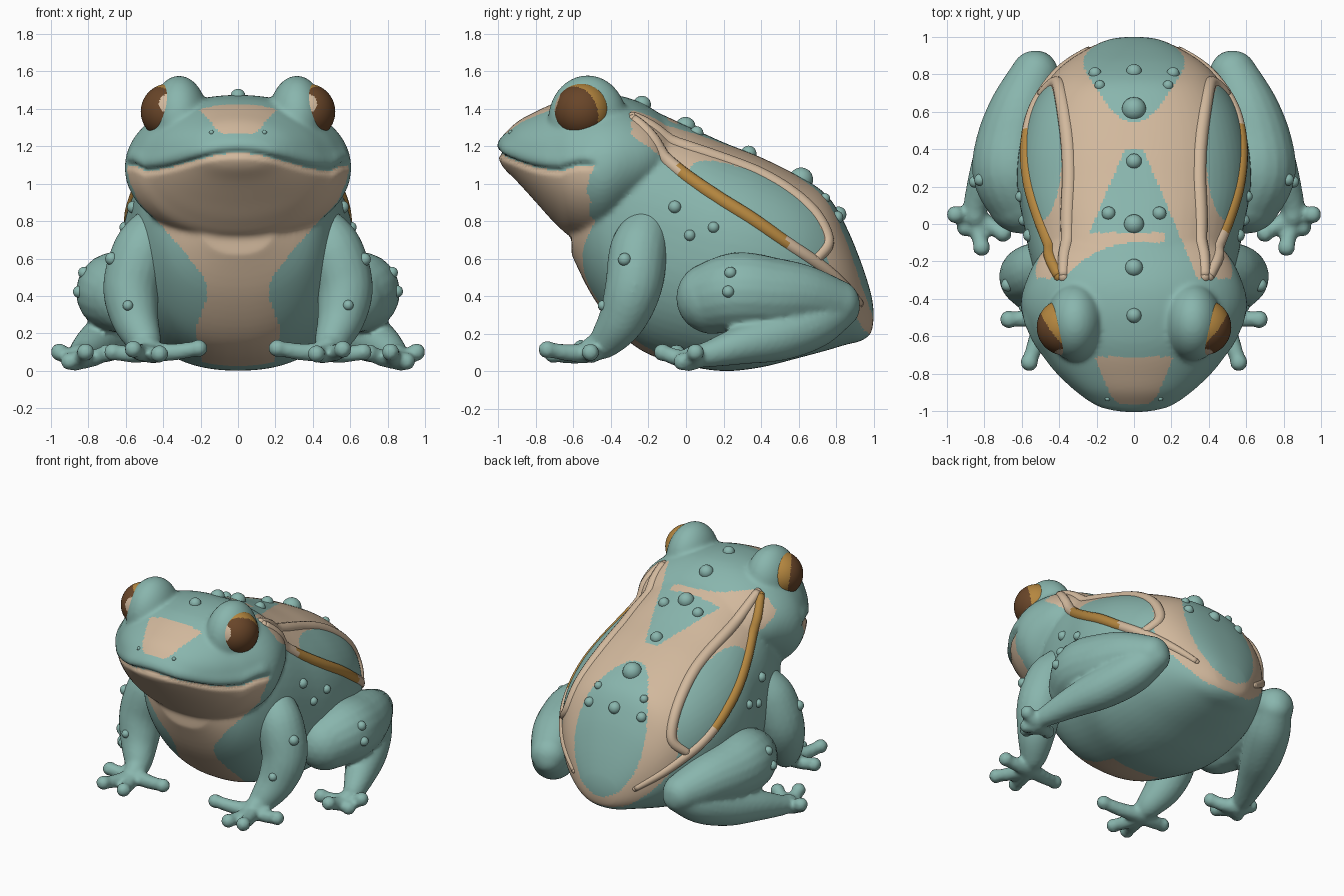
import bpy, bmesh, math
from mathutils import Vector, Matrix
from mathutils.bvhtree import BVHTree

if "Cube" in bpy.data.objects:
    bpy.data.objects.remove(bpy.data.objects["Cube"])


def mat(name, col):
    m = bpy.data.materials.new(name)
    m.diffuse_color = (*col, 1)
    m.use_nodes = True
    m.node_tree.nodes["Principled BSDF"].inputs["Base Color"].default_value = m.diffuse_color
    return m


TEAL = mat("teal skin", (0.25, 0.465, 0.42))
BEIGE = mat("beige skin", (0.64, 0.48, 0.335))
BROWN = mat("brown eye", (0.14, 0.06, 0.022))
GOLD = mat("golden stripe", (0.46, 0.24, 0.05))


def spline(pts, n=6):
    """Catmull-Rom through tuples of any length."""
    out = []
    P = [pts[0]] + list(pts) + [pts[-1]]
    for i in range(1, len(P) - 2):
        for k in range(n):
            t = k / n
            out.append(tuple(0.5 * (2 * b + (c - a) * t + (2 * a - 5 * b + 4 * c - d) * t * t
                                    + (3 * b - a - 3 * c + d) * t ** 3)
                             for a, b, c, d in zip(*P[i - 1:i + 3])))
    return out + [tuple(pts[-1])]


def skin(bm, rings):
    vr = [[bm.verts.new(p) for p in r] for r in rings]
    n = len(vr[0])
    for a, b in zip(vr, vr[1:]):
        for i in range(n):
            bm.faces.new((a[i], a[(i + 1) % n], b[(i + 1) % n], b[i]))
    bm.faces.new(vr[0])
    bm.faces.new(vr[-1])


def ball(bm, c, r, sub=3):
    r = r if isinstance(r, tuple) else (r, r, r)
    bmesh.ops.create_icosphere(bm, subdivisions=sub, radius=1,
                               matrix=Matrix.Translation(c) @ Matrix.Diagonal((*r, 1)))


def tube(bm, pts, n=6, sides=20):
    """Round tube along (x, y, z, radius) points with ball ends."""
    s = spline(pts, n)
    rings = []
    for i, p in enumerate(s):
        t = Vector(s[min(i + 1, len(s) - 1)][:3]) - Vector(s[max(i - 1, 0)][:3])
        t.normalize()
        u = t.cross(Vector((0.31, 0.1, 0.95)) if abs(t.z) < 0.8 else Vector((1, 0, 0))) \
            if len(rings) == 0 else (u - t * u.dot(t))
        u.normalize()
        v = t.cross(u)
        rings.append([Vector(p[:3]) + p[3] * (u * math.cos(a) + v * math.sin(a))
                      for a in (2 * math.pi * k / sides for k in range(sides))])
    skin(bm, rings)
    for p in (s[0], s[-1]):
        ball(bm, p[:3], p[3] * 0.99)


def hull(bm, stations, power):
    """Loft of superellipse slices: (y, z bottom, z top, half width)."""
    rings = []
    for y, zb, zt, w in spline(stations, 5):
        c, h, r = (zb + zt) / 2, abs(zt - zb) / 2, []
        for k in range(64):
            a = 2 * math.pi * k / 64
            ca, sa = math.cos(a), math.sin(a)
            r.append((w * math.copysign(abs(ca) ** (2 / power), ca), y,
                      c + h * math.copysign(abs(sa) ** (2 / power), sa)))
        rings.append(r)
    skin(bm, rings)


def finish(name, bm, mats, voxel=0, smooth=6):
    bmesh.ops.recalc_face_normals(bm, faces=bm.faces)
    me = bpy.data.meshes.new(name)
    bm.to_mesh(me)
    bm.free()
    ob = bpy.data.objects.new(name, me)
    bpy.context.collection.objects.link(ob)
    if voxel:
        r = ob.modifiers.new("fuse", 'REMESH')
        r.mode, r.voxel_size = 'VOXEL', voxel
        s = ob.modifiers.new("soften", 'SMOOTH')
        s.factor, s.iterations = 0.5, smooth
        dg = bpy.context.evaluated_depsgraph_get()
        me = bpy.data.meshes.new_from_object(ob.evaluated_get(dg))
        ob.modifiers.clear()
        ob.data = me
    me.materials.clear()
    for m in mats:
        me.materials.append(m)
    for p in me.polygons:
        p.use_smooth = True
        p.material_index = 0
    return ob


def clamp(t):
    return max(0.0, min(1.0, t))


def interp(tab, x):
    for (a, fa), (b, fb) in zip(tab, tab[1:]):
        if x <= b:
            return fa + (fb - fa) * clamp((x - a) / (b - a))
    return tab[-1][1]


# Body: torso, head and eye bulges fused
bm = bmesh.new()
hull(bm, [(-0.61, 0.62, 0.95, 0.2), (-0.5, 0.4, 1.2, 0.40), (-0.35, 0.2, 1.35, 0.50), (-0.2, 0.09, 1.39, 0.55),
          (0, 0.03, 1.31, 0.59), (0.2, 0, 1.22, 0.625), (0.4, 0.02, 1.14, 0.615), (0.6, 0.07, 1.04, 0.56),
          (0.75, 0.11, 0.94, 0.47), (0.85, 0.14, 0.78, 0.38), (0.93, 0.16, 0.59, 0.26),
          (0.985, 0.2, 0.42, 0.14), (1.0, 0.27, 0.33, 0.04)], 2.3)
hull(bm, [(-1.0, 1.13, 1.2, 0.06), (-0.97, 1.08, 1.26, 0.18), (-0.9, 1.01, 1.33, 0.29), (-0.8, 0.9, 1.385, 0.4),
          (-0.7, 0.79, 1.43, 0.48), (-0.6, 0.71, 1.46, 0.55), (-0.45, 0.69, 1.475, 0.605),
          (-0.3, 0.78, 1.455, 0.575), (-0.15, 0.9, 1.38, 0.49), (0, 1.0, 1.25, 0.3)], 2.05)
for s in (1, -1):
    ball(bm, (s * 0.315, -0.525, 1.34), (0.155, 0.21, 0.238), 4)
body = finish("body", bm, [TEAL, BEIGE], 0.0145, 8)


# Mouth groove and lips
def mouth_z(x):
    x = abs(x)
    return 1.165 - 0.0475 * (1 - math.cos(math.pi * clamp(x / 0.5))) + 0.03 * clamp((x - 0.5) / 0.06)


moves = []
for v in body.data.vertices:
    f = clamp((-0.47 - v.co.y) / 0.06)
    d = v.co.z - mouth_z(v.co.x)
    if f > 0 and abs(d) < 0.25:
        k = 0.01 * math.exp(-((d - 0.05) / 0.04) ** 2) - 0.022 * math.exp(-(d / 0.017) ** 2)
        moves.append((v.index, v.co + v.normal * k * f))
for i, co in moves:
    body.data.vertices[i].co = co

# Skin pattern
THROAT = [(0, 0.19), (0.1, 0.2), (0.22, 0.23), (0.4, 0.16), (0.5, 0.18), (0.65, 0.3), (0.8, 0.43),
          (0.9, 0.53), (1.0, 0.575), (1.1, 0.6)]


def is_beige(c):
    x, y, z = c
    ax = abs(x)
    if y < 0.02 and z < mouth_z(x) and z < 1.17 and ax < interp(THROAT, z) and (z < 0.6 or y < -0.45):
        return y < -0.49 or z < 0.45 or ax < 0.4           # throat and belly
    if -0.965 < y < -0.71 and z > 1.25:
        return ax < 0.11 + 0.1 * (y + 0.96) / 0.25 - 0.06 * clamp((-0.9 - y) / 0.08) ** 2  # snout patch
    if y < -0.29 or z < 1.05 - 0.72 * y - 0.15 * clamp((y - 0.8) / 0.15):
        return False
    if y > 0.55 and (x / 0.27) ** 2 + ((z - 0.67) / 0.4) ** 2 < 1:
        return False                                       # rump oval
    if ((y - 0.4) / 0.38) ** 2 + ((ax - 0.5) / 0.115) ** 2 < 1:
        return False                                       # flank ovals
    if y < -0.045 and x < 0.16:
        return y > -0.1 - 1.3 * min(x, 0) ** 2             # cross stripe below the nape
    return not (y < 0.4 and ax < 0.05 + (0.4 - y) * 0.42)  # back wedge


for p in body.data.polygons:
    p.material_index = int(is_beige(p.center))

tree = BVHTree.FromPolygons([v.co for v in body.data.vertices], [p.vertices[:] for p in body.data.polygons])

# Eyes with gold rims and pale glints
for s in (1, -1):
    bm = bmesh.new()
    ctr = Vector((s * 0.37, -0.552, 1.385))
    ball(bm, ctr, 0.15, 5)
    eye = finish("eye", bm, [BROWN, GOLD, BEIGE])
    axis = Vector((s * 0.76, -0.62, -0.18)).normalized()
    glint = Vector((s * -0.04, -0.93, 0.3)).normalized()
    for p in eye.data.polygons:
        d = (p.center - ctr).normalized()
        p.material_index = 2 if d.dot(glint) > 0.925 else (1 if d.dot(axis) < 0.3 else 0)

# Legs
ARM = [(0.43, -0.2, 0.78, 0.12), (0.51, -0.25, 0.65, 0.155), (0.57, -0.28, 0.45, 0.152),
       (0.55, -0.34, 0.28, 0.128), (0.5, -0.43, 0.16, 0.092), (0.48, -0.5, 0.12, 0.065)]
FINGERS = [(0.21, -0.56, 0.12), (0.42, -0.71, 0.09), (0.56, -0.74, 0.115), (0.67, -0.51, 0.1)]
THIGH = [(0.6, 0.14, 0.39, 0.195), (0.65, 0.28, 0.42, 0.215), (0.64, 0.45, 0.41, 0.2),
         (0.6, 0.62, 0.4, 0.17), (0.53, 0.8, 0.36, 0.13)]
SHANK = [(0.52, 0.82, 0.34, 0.11), (0.59, 0.68, 0.26, 0.14), (0.68, 0.5, 0.19, 0.135),
         (0.77, 0.3, 0.14, 0.105), (0.84, 0.12, 0.09, 0.07), (0.85, 0.04, 0.08, 0.06)]
TOES = [(0.955, 0.05, 0.1), (0.9, -0.02, 0.05), (0.815, -0.125, 0.1), (0.7, -0.05, 0.095)]


def leg(name, s, paths, tips):
    def flip(p):
        return (s * p[0], *p[1:])
    bm = bmesh.new()
    for path in paths:
        tube(bm, [flip(p) for p in path])
    a = paths[-1][-1]
    for t in tips:
        mid = tuple((i + j) / 2 for i, j in zip(a[:3], t))
        tube(bm, [flip((a[0], a[1], a[2] - 0.02, 0.055)), flip((*mid[:2], mid[2] - 0.02, 0.046)),
                  flip((*t, 0.04))])
        ball(bm, flip(t), 0.048)
    ob = finish(name, bm, [TEAL], 0.015, 4)
    return BVHTree.FromPolygons([v.co for v in ob.data.vertices], [p.vertices[:] for p in ob.data.polygons])


# Warts, snapped on to the nearest surface
def wart(bm, t, p, r):
    q, n, _, _ = t.find_nearest(Vector(p))
    ball(bm, q - n * r * 0.15, r)


bm_w = bmesh.new()
for s in (1, -1):
    arm = leg("front_leg", s, [ARM], FINGERS)
    hind = leg("hind_leg", s, [THIGH, SHANK], TOES)
    for t, p, r in [(arm, (0.75, -0.36, 0.62), 0.035), (arm, (0.6, -0.5, 0.36), 0.028),
                    (hind, (0.85, 0.23, 0.54), 0.032), (hind, (0.95, 0.2, 0.42), 0.032),
                    (tree, (0.75, -0.08, 0.91), 0.034), (tree, (0.75, 0.13, 0.79), 0.03),
                    (tree, (0.75, -0.01, 0.73), 0.03), (tree, (0.22, 0.86, 0.85), 0.034),
                    (tree, (0.19, 0.77, 0.95), 0.028), (tree, (0.14, 0.07, 1.3), 0.037),
                    (tree, (0.14, -0.93, 1.27), 0.013)]:
        wart(bm_w, t, (s * p[0], *p[1:]), r)
for y, z, r in [(0.84, 0.85, 0.042), (0.63, 1.05, 0.065), (0.35, 1.2, 0.042), (0.01, 1.33, 0.054),
                (-0.22, 1.45, 0.048), (-0.49, 1.48, 0.04)]:
    wart(bm_w, tree, (0, y, z), r)
finish("warts", bm_w, [TEAL])

# Raised ridges along the back, the outer ones part gold
INNER = [(0.38, -0.28, 1.36, 0.03), (0.365, 0, 1.21, 0.04), (0.37, 0.3, 1.14, 0.04), (0.38, 0.5, 1.04, 0.04),
         (0.41, 0.7, 0.87, 0.038), (0.43, 0.77, 0.7, 0.036), (0.5, 0.7, 0.6, 0.03)]
OUTER = [(0.4, -0.28, 1.34, 0.03), (0.5, -0.05, 1.1, 0.038), (0.6, 0.15, 0.97, 0.04), (0.61, 0.35, 0.83, 0.04),
         (0.57, 0.55, 0.68, 0.036), (0.45, 0.76, 0.53, 0.034), (0.25, 0.94, 0.36, 0.02)]
for s in (1, -1):
    for name, path in (("inner_ridge", INNER), ("outer_ridge", OUTER)):
        bm = bmesh.new()
        pts = []
        for p in spline(path, 4):
            q, n, _, _ = tree.find_nearest(Vector((s * p[0], p[1], p[2])))
            pts.append((*(q - n * p[3] * 0.45), p[3]))
        tube(bm, pts, 2, 14)
        ob = finish(name, bm, [BEIGE, GOLD])
        lo, hi = (-0.04, 0.54) if s > 0 else (-0.3, 0.5)
        if path is OUTER:
            for p in ob.data.polygons:
                p.material_index = int(lo < p.center.y < hi)
